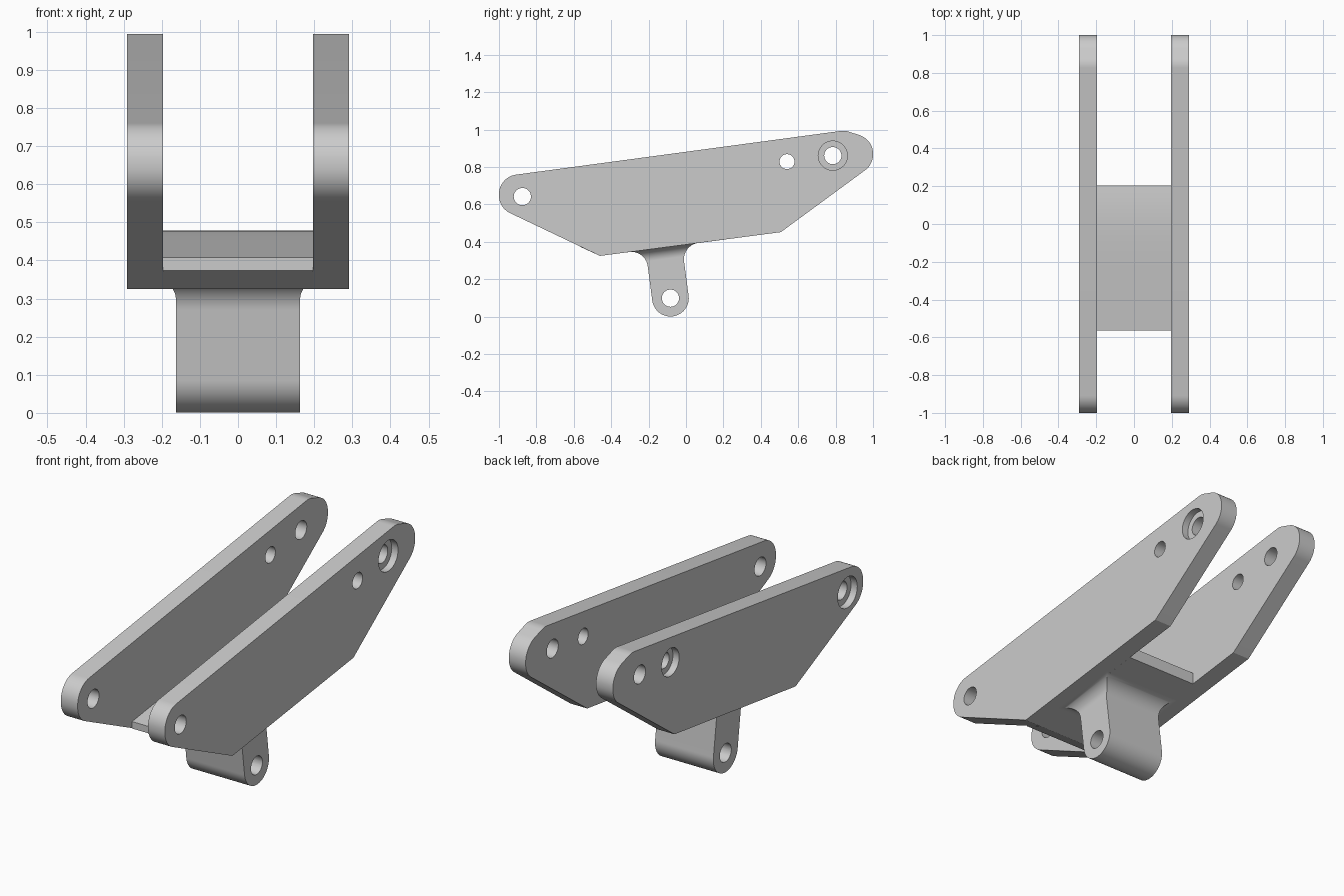
import bpy, bmesh, math
from mathutils import Vector

if "Cube" in bpy.data.objects:
    bpy.data.objects.remove(bpy.data.objects["Cube"], do_unlink=True)

GREY = (0.6, 0.6, 0.6, 1)
grey = bpy.data.materials.new("plain_grey")
grey.use_nodes = True
grey.diffuse_color = GREY
grey.node_tree.nodes["Principled BSDF"].inputs["Base Color"].default_value = GREY


def make_object(name, bm):
    bmesh.ops.recalc_face_normals(bm, faces=bm.faces)
    mesh = bpy.data.meshes.new(name)
    bm.to_mesh(mesh)
    bm.free()
    mesh.materials.append(grey)
    ob = bpy.data.objects.new(name, mesh)
    bpy.context.collection.objects.link(ob)
    return ob


def rounded(corners, steps=14):
    """Outline from counterclockwise (y, z, radius) corners, each one filleted."""
    out = []
    for i, (y, z, r) in enumerate(corners):
        p = Vector((y, z))
        if not r:
            out.append(p)
            continue
        a = (p - Vector(corners[i - 1][:2])).normalized()
        b = (Vector(corners[(i + 1) % len(corners)][:2]) - p).normalized()
        turn = math.atan2(a.x * b.y - a.y * b.x, a.dot(b))
        centre = p - a * r * math.tan(turn / 2) + Vector((-a.y, a.x)) * r
        first = math.atan2(-a.x, a.y)
        for k in range(steps + 1):
            t = first + turn * k / steps
            out.append(centre + Vector((math.cos(t), math.sin(t))) * r)
    return out


def loft(name, rings):
    """Skin a list of equal-length point rings and cap both ends."""
    bm = bmesh.new()
    loops = [[bm.verts.new(p) for p in ring] for ring in rings]
    n = len(loops[0])
    for lo, hi in zip(loops, loops[1:]):
        for i in range(n):
            j = (i + 1) % n
            bm.faces.new((lo[i], lo[j], hi[j], hi[i]))
    bm.faces.new(loops[0])
    bm.faces.new(loops[-1])
    return make_object(name, bm)


def extrude_x(name, outline, x0, x1):
    return loft(name, [[(x, p[0], p[1]) for p in outline] for x in (x0, x1)])


def drill(ob, y, z, r, x0, x1):
    ring = [(y + r * math.cos(k * math.tau / 48), z + r * math.sin(k * math.tau / 48))
            for k in range(48)]
    cutter = extrude_x("drill_cutter", ring, x0, x1)
    cutter.hide_render = True
    mod = ob.modifiers.new("hole", "BOOLEAN")
    mod.operation, mod.solver, mod.object = "DIFFERENCE", "EXACT", cutter
    bpy.context.view_layer.objects.active = ob
    bpy.ops.object.modifier_apply(modifier=mod.name)
    bpy.data.objects.remove(cutter, do_unlink=True)


def smooth(ob):
    bpy.ops.object.select_all(action="DESELECT")
    ob.select_set(True)
    bpy.context.view_layer.objects.active = ob
    bpy.ops.object.shade_smooth_by_angle(angle=math.radians(25))


# Side plates with through holes and counterbored bolt seats
INNER, OUTER, SEAT = 0.197, 0.291, 0.035
plate_outline = rounded([(-1, 0.747, 0.105), (-1, 0.582, 0.105), (-0.46, 0.325, 0),
                         (0.507, 0.452, 0), (1, 0.814, 0.104), (1, 0.947, 0.104),
                         (0.85, 0.996, 0.1)])
front_hole, small_hole, rear_hole = (-0.875, 0.642), (0.54, 0.829), (0.785, 0.861)
for side, name, seats in ((1, "left_plate", [(rear_hole, 0.078)]),
                          (-1, "right_plate", [(front_hole, 0.078), (small_hole, 0.07)])):
    plate = extrude_x(name, plate_outline, side * INNER, side * OUTER)
    for (y, z), r in ((front_hole, 0.046), (small_hole, 0.04), (rear_hole, 0.046)):
        drill(plate, y, z, r, side * 0.1, side * 0.4)
    for (y, z), r in seats:
        drill(plate, y, z, r, side * (OUTER - SEAT), side * 0.4)
    smooth(plate)

# Bridge web joining the plates, with a gently crowned rear top
web = [(-0.46, 0.325), (0.205, 0.412), (0.205, 0.472), (0.15, 0.477), (0.08, 0.479),
       (0, 0.477), (-0.1, 0.468), (-0.22, 0.454), (-0.565, 0.408), (-0.565, 0.373)]
smooth(extrude_x("bridge_web", web, -INNER, INNER))

# Hanging lug: rectangles stacked down an axis square to the sloped underside
down = Vector((0, 0.131, -0.991))
along = Vector((0, 0.991, 0.131))
foot = Vector((0, -0.119, 0.37))
DEPTH, R, HALF_X = 0.2735, 0.098, 0.163


def flare(d, r):
    return r - math.sqrt(r * r - (r - d) ** 2) if d < r else 0


layers = [(-0.015, R + 0.088, HALF_X + 0.06)]
fillet_depths = sorted([0.088 * (1 - math.cos(k * math.pi / 32)) for k in range(17)] + [0.06])
for d in fillet_depths:
    layers.append((d, R + flare(d, 0.088), HALF_X + flare(d, 0.06)))
for k in range(20):
    a = k * math.pi / 39
    layers.append((DEPTH + R * math.sin(a), R * math.cos(a), HALF_X))
rings = []
for d, u, x in layers:
    c = foot + down * d
    rings.append([c + along * (su * u) + Vector((sx * x, 0, 0))
                  for su, sx in ((-1, -1), (1, -1), (1, 1), (-1, 1))])
lug = loft("hanging_lug", rings)
pin = foot + down * DEPTH
drill(lug, pin.y, pin.z, 0.046, -0.4, 0.4)
smooth(lug)
